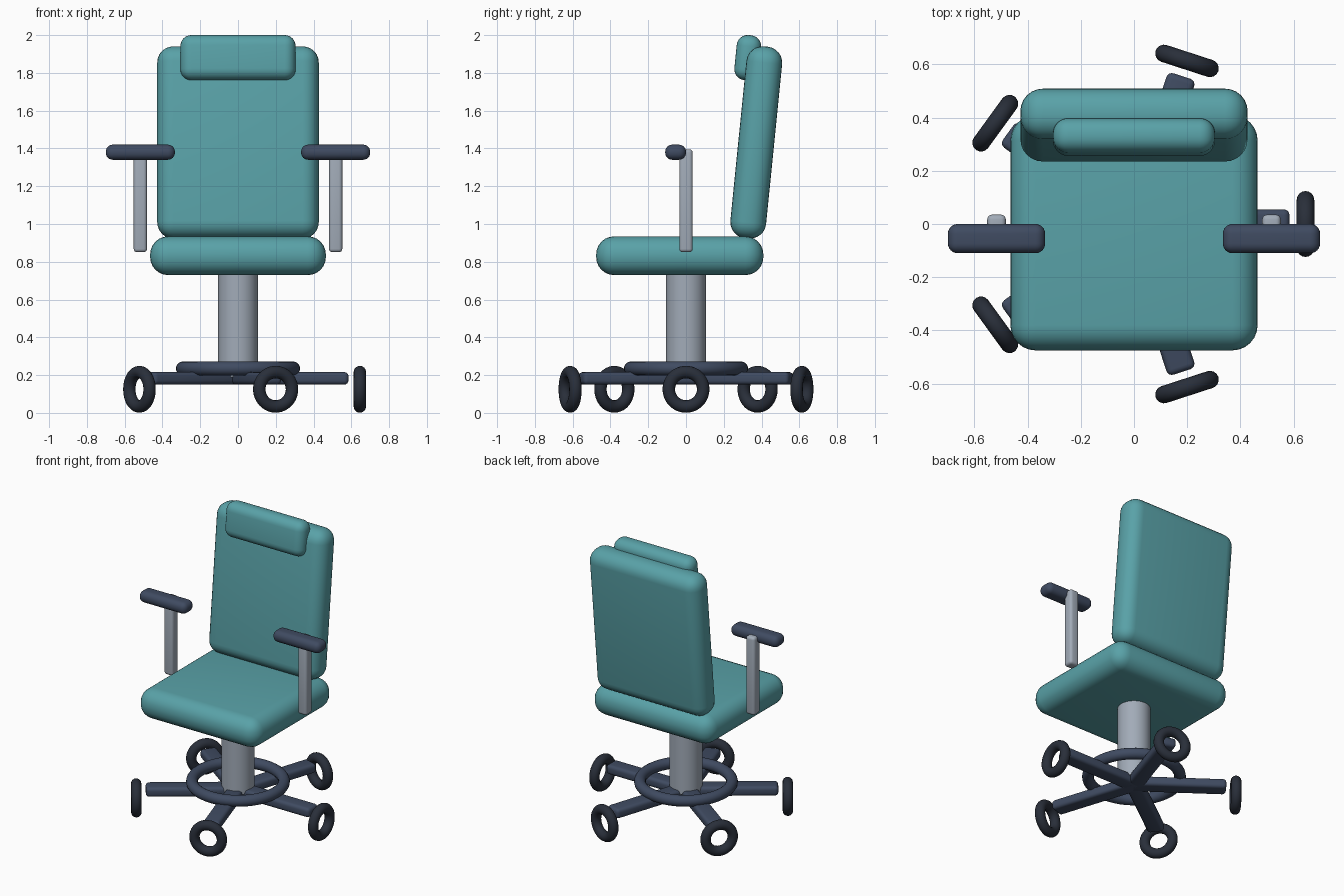
import bpy
from math import cos, sin, tau

if "Cube" in bpy.data.objects:
    bpy.data.objects.remove(bpy.data.objects["Cube"])


def material(name, rgb):
    m = bpy.data.materials.new(name)
    m.diffuse_color = (*rgb, 1)
    m.use_nodes = True
    m.node_tree.nodes["Principled BSDF"].inputs["Base Color"].default_value = m.diffuse_color
    return m


teal = material("teal_fabric", (0.10, 0.36, 0.39))
steel = material("steel", (0.36, 0.41, 0.48))
navy = material("dark_frame", (0.05, 0.07, 0.12))
rubber = material("rubber", (0.022, 0.028, 0.042))


def finish(name, mat):
    o = bpy.context.object
    o.name = name
    o.data.materials.append(mat)
    bpy.ops.object.shade_smooth_by_angle()
    return o


def rounded_box(name, loc, size, radius, mat, rot=(0, 0, 0), segments=6):
    bpy.ops.mesh.primitive_cube_add(size=1, location=loc)
    o = bpy.context.object
    o.scale = size
    bpy.ops.object.transform_apply(location=False, rotation=False, scale=True)
    b = o.modifiers.new("round", 'BEVEL')
    b.width, b.segments = radius, segments
    bpy.ops.object.modifier_apply(modifier="round")
    o.rotation_euler = rot
    return finish(name, mat)


def torus(name, loc, major, minor, mat, rot=(0, 0, 0)):
    bpy.ops.mesh.primitive_torus_add(location=loc, rotation=rot, major_radius=major, minor_radius=minor,
                                     major_segments=48, minor_segments=16)
    return finish(name, mat)


# Cushions: seat, reclined back and headrest
tilt = (-0.1, 0, 0)
rounded_box("seat", (0, -0.033, 0.832), (0.93, 0.885, 0.205), 0.095, teal)
rounded_box("backrest", (0, 0.372, 1.432), (0.855, 0.19, 1.02), 0.085, teal, tilt)
rounded_box("headrest", (0, 0.327, 1.88), (0.61, 0.13, 0.24), 0.058, teal, tilt)

# Armrests on posts
for side, s in (("left", -1), ("right", 1)):
    rounded_box(side + "_arm_post", (s * 0.517, 0, 1.123), (0.07, 0.07, 0.545), 0.018, steel, segments=4)
    rounded_box(side + "_arm_pad", (s * 0.517, -0.055, 1.38), (0.366, 0.11, 0.08), 0.037, navy)

# Central column and foot ring
bpy.ops.mesh.primitive_cylinder_add(vertices=48, radius=0.105, depth=0.58, location=(0, 0, 0.48))
finish("column", steel)
torus("foot_ring", (0, 0, 0.235), 0.292, 0.037, navy)

# Five spokes, each with a wheel across its end
for i in range(5):
    a = i * tau / 5
    rounded_box(f"spoke_{i + 1}", (0.28 * cos(a), 0.28 * sin(a), 0.183), (0.61, 0.11, 0.066), 0.022,
                navy, (0, 0, a), 4)
    torus(f"wheel_{i + 1}", (0.645 * cos(a), 0.645 * sin(a), 0.125), 0.091, 0.033, rubber, (0, tau / 4, a))
